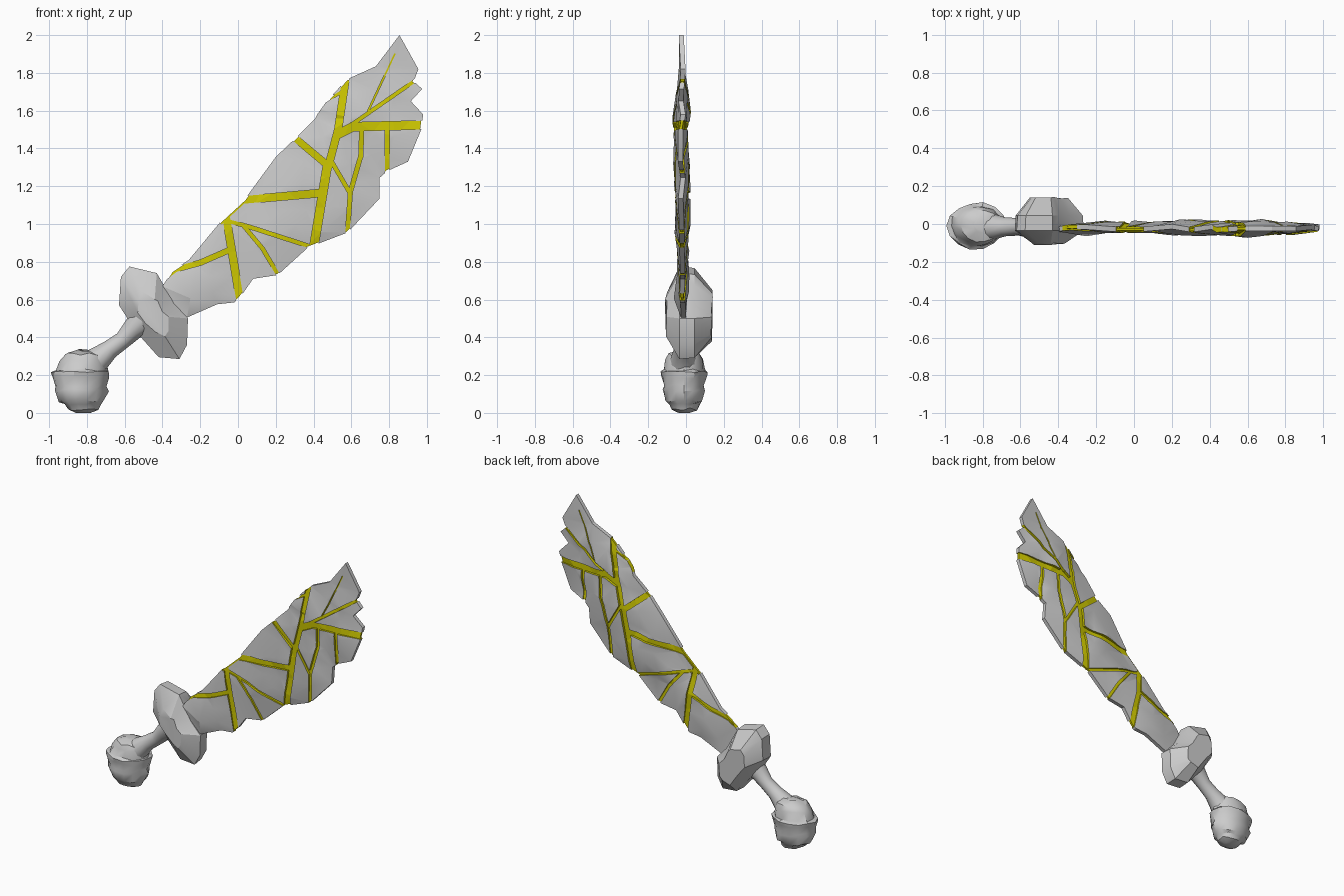
import bpy, bmesh, math, random
from mathutils import Vector
from mathutils.geometry import delaunay_2d_cdt, intersect_point_line

if "Cube" in bpy.data.objects:
    bpy.data.objects.remove(bpy.data.objects["Cube"])

yellow = bpy.data.materials.new("yellow_seam")
yellow.diffuse_color = (0.62, 0.58, 0.0, 1)
yellow.use_nodes = True
yellow.node_tree.nodes["Principled BSDF"].inputs["Base Color"].default_value = yellow.diffuse_color


def make(name, verts, faces):
    mesh = bpy.data.meshes.new(name)
    mesh.from_pydata([tuple(v) for v in verts], [], faces)
    bm = bmesh.new()
    bm.from_mesh(mesh)
    bmesh.ops.delete(bm, geom=[v for v in bm.verts if not v.link_faces], context='VERTS')
    bmesh.ops.recalc_face_normals(bm, faces=bm.faces)
    bm.to_mesh(mesh)
    bm.free()
    ob = bpy.data.objects.new(name, mesh)
    bpy.context.collection.objects.link(ob)
    return ob


def activate(ob):
    bpy.ops.object.select_all(action='DESELECT')
    ob.select_set(True)
    bpy.context.view_layer.objects.active = ob


def smooth(ob, degrees):
    activate(ob)
    bpy.ops.object.shade_smooth_by_angle(angle=math.radians(degrees))


def loft(name, rings):
    """Skin a list of equal-length rings and cap both ends."""
    n = len(rings[0])
    verts = [p for r in rings for p in r]
    faces = [(k * n + i, k * n + (i + 1) % n, (k + 1) * n + (i + 1) % n, (k + 1) * n + i)
             for k in range(len(rings) - 1) for i in range(n)]
    faces += [tuple(range(n)), tuple(range(len(verts) - n, len(verts)))]
    return make(name, verts, faces)


# Ragged blade outline (x, z), counter-clockwise from the guard
outline = [(-.45, .52), (-.27, .505), (-.11, .575), (-.02, .585), (.01, .61), (.08, .71), (.21, .73),
           (.37, .875), (.58, .955), (.75, 1.135), (.75, 1.245), (.79, 1.28), (.90, 1.33),
           (.97, 1.50), (.98, 1.58), (.915, 1.65), (.975, 1.715), (.93, 1.755), (.955, 1.82),
           (.855, 2.0), (.73, 1.835), (.575, 1.765), (.43, 1.605), (.41, 1.56), (.30, 1.45),
           (.20, 1.355), (.035, 1.13), (-.09, 1.015), (-.26, .81), (-.35, .75), (-.40, .67)]


def edge_distance(p):
    best = 9
    for i, a in enumerate(outline):
        a, b = Vector(a), Vector(outline[i - 1])
        q, t = intersect_point_line(p, a, b)
        q = a.lerp(b, min(1, max(0, t)))
        best = min(best, (p - q.to_2d()).length)
    return best


def slab(name, thick, shrink):
    """Faceted lens-section plate filling the blade outline."""
    rnd = random.Random(4)
    pts = [Vector(p) for p in outline]
    count = len(pts)
    for i in range(13):
        for j in range(14):
            p = Vector((-.5 + i * .12 + rnd.uniform(-.03, .03), .5 + j * .12 + rnd.uniform(-.03, .03)))
            if edge_distance(p) > .045:
                pts.append(p)
    co, _, tris = delaunay_2d_cdt(pts, [], [list(range(count))], 1, 1e-5)[:3]
    half_edges = {(f[k - 1], f[k]) for f in tris for k in range(len(f))}
    rim = [(a, b) for a, b in half_edges if (b, a) not in half_edges]
    push = [Vector((0, 0)) for _ in co]
    for a, b in rim:
        d = (co[b] - co[a]).normalized()
        for k in (a, b):
            push[k] += Vector((d.y, -d.x))
    front, back = [], []
    for p, n in zip(co, push):
        d = edge_distance(p)
        mid = -.022 + rnd.uniform(-.009, .009)
        half = min(.04, .013 + .2 * d) + (rnd.uniform(-.012, .006) if d > .01 else 0)
        q = p - n.normalized() * shrink if n.length else p
        front.append((q.x, mid - half * thick, q.y))
        back.append((q.x, mid + half * thick, q.y))
    m = len(co)
    faces = [tuple(f) for f in tris] + [tuple(k + m for k in reversed(f)) for f in tris]
    faces += [(b, a, a + m, b + m) for a, b in rim]
    return make(name, front + back, faces)


# Cracks: width, then the points of the path (x, z)
cracks = [
    (.040, (-.065, 1.05), (.015, .57)),
    (.020, (-.07, 1.02), (.06, .985), (.40, .875)),
    (.020, (.03, .99), (.13, .87), (.225, .71)),
    (.028, (-.04, .865), (-.20, .795), (-.33, .76), (-.41, .70)),
    (.040, (.0, 1.125), (.45, 1.165)),
    (.030, (-.09, 1.015), (.035, 1.13)),
    (.045, (.395, .84), (.475, 1.32)),
    (.035, (.475, 1.31), (.29, 1.465)),
    (.038, (.48, 1.31), (.53, 1.50), (.575, 1.80)),
    (.015, (.55, 1.70), (.46, 1.65), (.41, 1.58)),
    (.045, (.53, 1.475), (.61, 1.515), (1.0, 1.525)),
    (.018, (.60, 1.525), (.96, 1.775)),
    (.024, (.79, 1.51), (.79, 1.25)),
    (.022, (.655, 1.50), (.65, 1.36), (.595, 1.17), (.578, .93)),
    (.020, (.49, 1.34), (.595, 1.16)),
    (.008, (.83, 1.90), (.69, 1.60)),
]
verts, faces = [], []
for width, *path in cracks:
    for a, b in zip(path, path[1:]):
        a, b = Vector(a), Vector(b)
        d = (b - a).normalized()
        side, ext = Vector((-d.y, d.x)) * width / 2, d * width * .3
        depth, s = .2 + .0005 * len(verts), len(verts)
        for y in (-depth, depth):
            verts += [(p.x, y, p.y) for p in (a - ext - side, b + ext - side, b + ext + side, a - ext + side)]
        faces += [(s, s + 1, s + 2, s + 3), (s + 7, s + 6, s + 5, s + 4)]
        faces += [(s + k, s + 4 + k, s + 4 + (k + 1) % 4, s + (k + 1) % 4) for k in range(4)]
cutter = make("crack_cutter", verts, faces)
cutter.hide_render = True

# Blade shards: the plate split along the cracks, with yellow crack walls
blade = slab("blade_shards", 1, 0)
for ob in (blade, cutter):
    ob.data.materials.append(None)
    ob.data.materials.append(yellow)
for f in cutter.data.polygons:
    f.material_index = 1
mod = blade.modifiers.new("cracks", 'BOOLEAN')
mod.operation, mod.solver, mod.object, mod.use_self = 'DIFFERENCE', 'EXACT', cutter, True
activate(blade)
bpy.ops.object.modifier_apply(modifier=mod.name)
bpy.data.objects.remove(cutter)
smooth(blade, 25)

# Glowing core that holds the shards together
core = slab("blade_core", .55, .006)
core.data.materials.append(yellow)

# Guard: a chipped rock slab
guard_outline = [(-.575, .775), (-.43, .74), (-.395, .68), (-.34, .58), (-.265, .50), (-.27, .36),
                 (-.31, .285), (-.42, .295), (-.54, .43), (-.63, .57), (-.62, .72)]
rnd = random.Random(2)
rings = []
for y, s in ((-.105, .45), (-.035, 1), (.045, .97), (.135, .55)):
    j = .015 if s < .9 else 0
    rings.append([(-.45 + (x + .45) * s, y + rnd.uniform(-j, j) * .5, .51 + (z - .51) * s + rnd.uniform(-j, j))
                  for x, z in guard_outline])
smooth(loft("guard", rings), 28)

# Grip: a waisted, slightly bent handle
rings = []
for x, z, r in ((-.80, .22, .085), (-.74, .285, .068), (-.68, .335, .05), (-.61, .385, .046), (-.56, .44, .058), (-.49, .50, .08)):
    u = Vector((-.64, 0, .77)) * r
    rings.append([Vector((x, -.015, z)) + u * math.cos(t) + Vector((0, r * math.sin(t), 0))
                  for t in (k * math.tau / 12 for k in range(12))])
smooth(loft("grip", rings), 40)

# Pommel: a lumpy banded knob, (height, radius, x centre)
rnd = random.Random(7)
rings = []
for z, r, cx in ((0, .04, -.82), (.02, .085, -.82), (.045, .10, -.825), (.06, .125, -.83), (.12, .142, -.83),
                 (.145, .14, -.83), (.19, .152, -.833), (.215, .155, -.833), (.225, .138, -.83),
                 (.28, .128, -.82), (.31, .105, -.81), (.33, .05, -.80)):
    ring = []
    for k in range(14):
        t, q = k * math.tau / 14, r * rnd.uniform(.93, 1.04)
        ring.append((cx + q * math.cos(t), -.01 + .8 * q * math.sin(t), max(0, z + (rnd.uniform(-.008, .008) if z else 0))))
    rings.append(ring)
smooth(loft("pommel", rings), 35)
